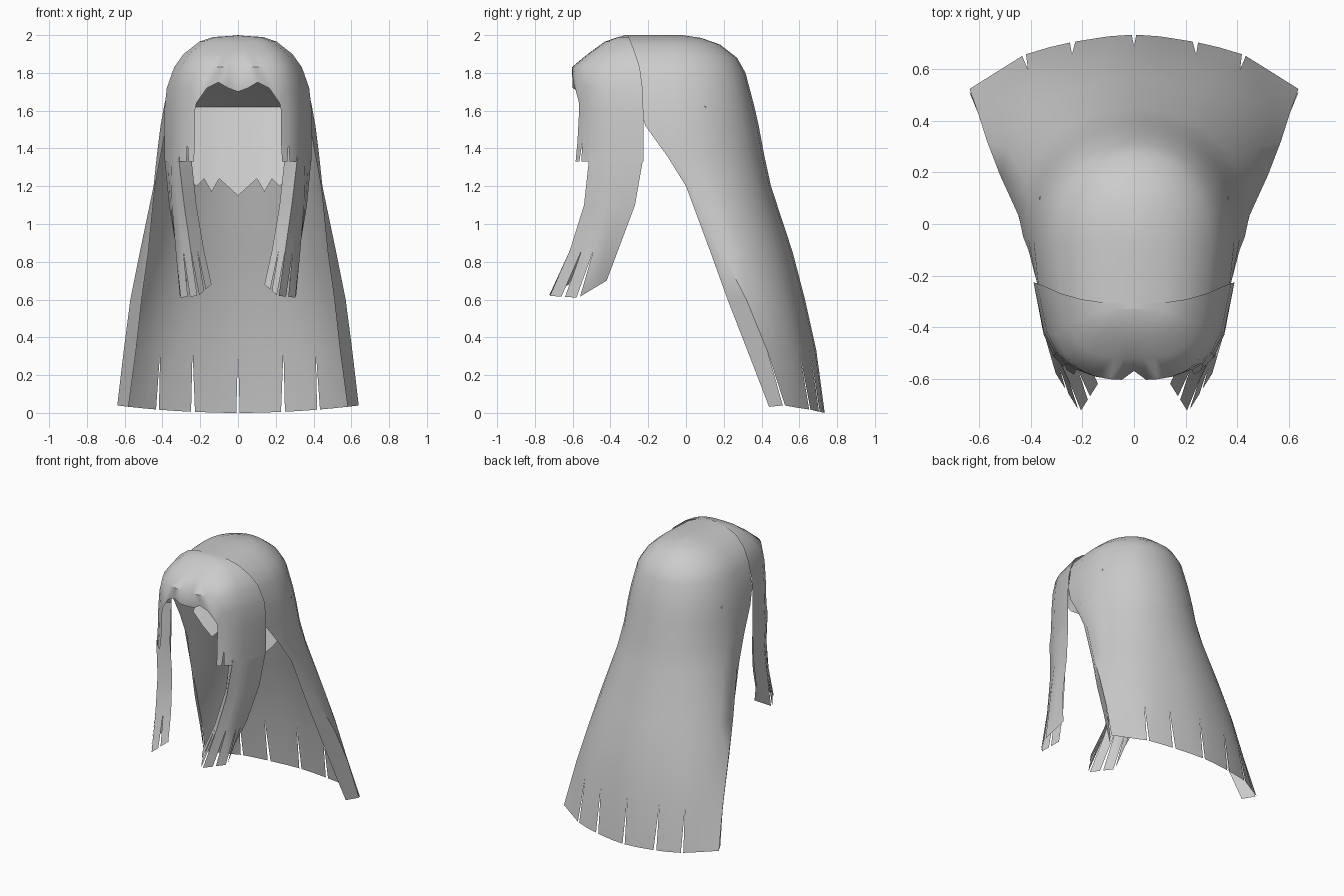
import bpy, bmesh, math
from mathutils import Vector

if "Cube" in bpy.data.objects:
    bpy.data.objects.remove(bpy.data.objects["Cube"])

mat = bpy.data.materials.new("light_grey")
mat.diffuse_color = (0.6, 0.6, 0.6, 1)
mat.use_nodes = True
mat.node_tree.nodes["Principled BSDF"].inputs["Base Color"].default_value = mat.diffuse_color


def sheet(name, rows, slits=(), gap=0.07, angle=50):
    """Mirrored sheet lofted through rows; the last row is split at the slit columns."""
    bm = bmesh.new()
    for r in range(len(rows) - 1):
        up, low = rows[r], rows[r + 1]
        for c in range(len(up) - 1):
            quad = [up[c], up[c + 1], low[c + 1], low[c]]
            if None in quad:
                continue
            a, b, d, e = [Vector(p) for p in quad]
            if r == len(rows) - 2:
                d, e = (d.lerp(e, gap) if c + 1 in slits else d,
                        e.lerp(d, gap) if c in slits else e)
            bm.faces.new([bm.verts.new(p) for p in (a, e, d, b)])
    bmesh.ops.remove_doubles(bm, verts=bm.verts, dist=0.0005)
    bmesh.ops.dissolve_degenerate(bm, edges=bm.edges, dist=0.0005)
    me = bpy.data.meshes.new(name)
    bm.to_mesh(me)
    bm.free()
    me.materials.append(mat)
    ob = bpy.data.objects.new(name, me)
    bpy.context.collection.objects.link(ob)
    mod = ob.modifiers.new("mirror", 'MIRROR')
    mod.merge_threshold = 0.001
    bpy.ops.object.select_all(action='DESELECT')
    ob.select_set(True)
    bpy.context.view_layer.objects.active = ob
    bpy.ops.object.shade_smooth_by_angle(angle=math.radians(angle))
    return ob


def arc(w, y_side, y_mid, z, angles, p, taper=0):
    """Quarter superellipse from the centre line round to the side."""
    pts = []
    for t in angles:
        s, c = math.sin(math.radians(t)), max(0, math.cos(math.radians(t)))
        k = c ** p
        pts.append((w * s ** p * (1 - taper * k), y_side + (y_mid - y_side) * k, z))
    return pts


# long back hair: height, half width, back y, side y, edge x, edge y
back = [(2.0, 0, -.02, -.15, 0, -.33), (1.985, .13, .08, -.1, .12, -.33),
        (1.95, .22, .18, -.08, .205, -.325), (1.88, .30, .27, -.08, .28, -.30),
        (1.8, .35, .315, -.07, .33, -.27), (1.63, .39, .36, -.06, .37, -.25),
        (1.52, .41, .385, -.06, .38, -.215), (1.36, .43, .415, -.05, .41, -.10),
        (1.2, .447, .45, .03, .44, .0), (.85, .52, .565, .19, .475, .13),
        (.6, .57, .63, .32, .51, .22), (.33, .605, .69, .43, .54, .325),
        (0, .645, .735, .52, .58, .44)]
rows = []
for z, w, b, f, ex, ey in back:
    p = 0.95 + 0.3 * max(0, 1 - z / 1.2)
    row = arc(w, f, b, z, (0, 13, 27, 36, 46, 58, 72, 90), p) + [(ex, ey, z)]
    # the sides straighten towards the hem
    k = max(0, 1 - z / 0.9)
    for i, u in ((5, 1 / 3), (6, 2 / 3)):
        chord = Vector(row[4]).lerp(Vector(row[7]), u)
        row[i] = tuple(Vector(row[i]).lerp(chord, k))
    if z == 0:
        row = [(x, y, 0.04 * min(1, x / w) ** 2) for x, y, _ in row]
    rows.append(row)
sheet("back_hair", rows, {0, 2, 4, 7}, 0.09)

# short inner panel under a sloping inner crown, with a zigzag hem
xs = (0, .10, .14, .18, .22, .29, .36)
hem = (1.15, 1.24, 1.17, 1.24, 1.20, 1.27, 1.36)
rows = []
for z, y, w in ((1.83, -.42, .76), (1.76, -.2, .92), (1.69, 0, 1.0), (1.62, .14, 1.02), (1.42, .075, 1.02)):
    rows.append([(x * w, y + .03 - .5 * x * x, z) for x in xs])
rows.append([(x, .04 - .15 * x, z) for x, z in zip(xs, hem)])
sheet("inner_hair", rows, angle=40)

# fringe shell: height, side x, side y, front y
front = [(1.998, 0, -.312, -.315), (1.99, .13, -.303, -.36), (1.965, .205, -.292, -.43),
         (1.9, .288, -.268, -.52), (1.83, .338, -.245, -.605), (1.72, .377, -.23, -.60),
         (1.6, .39, -.226, -.60), (1.43, .39, -.226, -.61), (1.33, .39, -.226, -.625)]
hem = (1.70, 1.72, 1.75, 1.72, 1.64)
rows = []
for z, w, s, f in front:
    row = arc(w, s, f, z, (0, 3, 9, 19, 31, 41, 53, 70, 90), 0.62, 0.13)
    if 1.7 < z < 1.9:
        x, y, _ = row[0]
        row[0] = (x, y + 0.035, z)
    if z == 1.72:
        row = [(x, y, hem[i] if i < 5 else z) for i, (x, y, _) in enumerate(row)]
    if z < 1.7:
        row[:4] = [None] * 4
    rows.append(row)
sheet("fringe", rows, {4, 5}, 0.15)

# long front side locks with folded inner panel
rows = [[(.24, -.44, 1.62), (.30, -.47, 1.62), (.345, -.40, 1.62), (.38, -.24, 1.62)],
        [(.245, -.45, 1.33), (.312, -.515, 1.33), (.355, -.41, 1.33), (.387, -.23, 1.33)],
        [(.22, -.46, 1.1), (.285, -.54, 1.1), (.35, -.42, 1.1), (.365, -.27, 1.1)],
        [(.18, -.53, .86), (.25, -.615, .86), (.33, -.49, .86), (.325, -.36, .86)],
        [(.14, -.62, .68), (.21, -.73, .62), (.31, -.57, .61), (.27, -.42, .70)]]
# halve the columns so the tips can split into narrow strands
fine = []
for row in rows:
    out = []
    for a, b in zip(row, row[1:]):
        out += [a, tuple((Vector(a) + Vector(b)) / 2)]
    fine.append(out + [row[-1]])
sheet("side_locks", fine, {1, 2, 3, 4}, 0.12)
